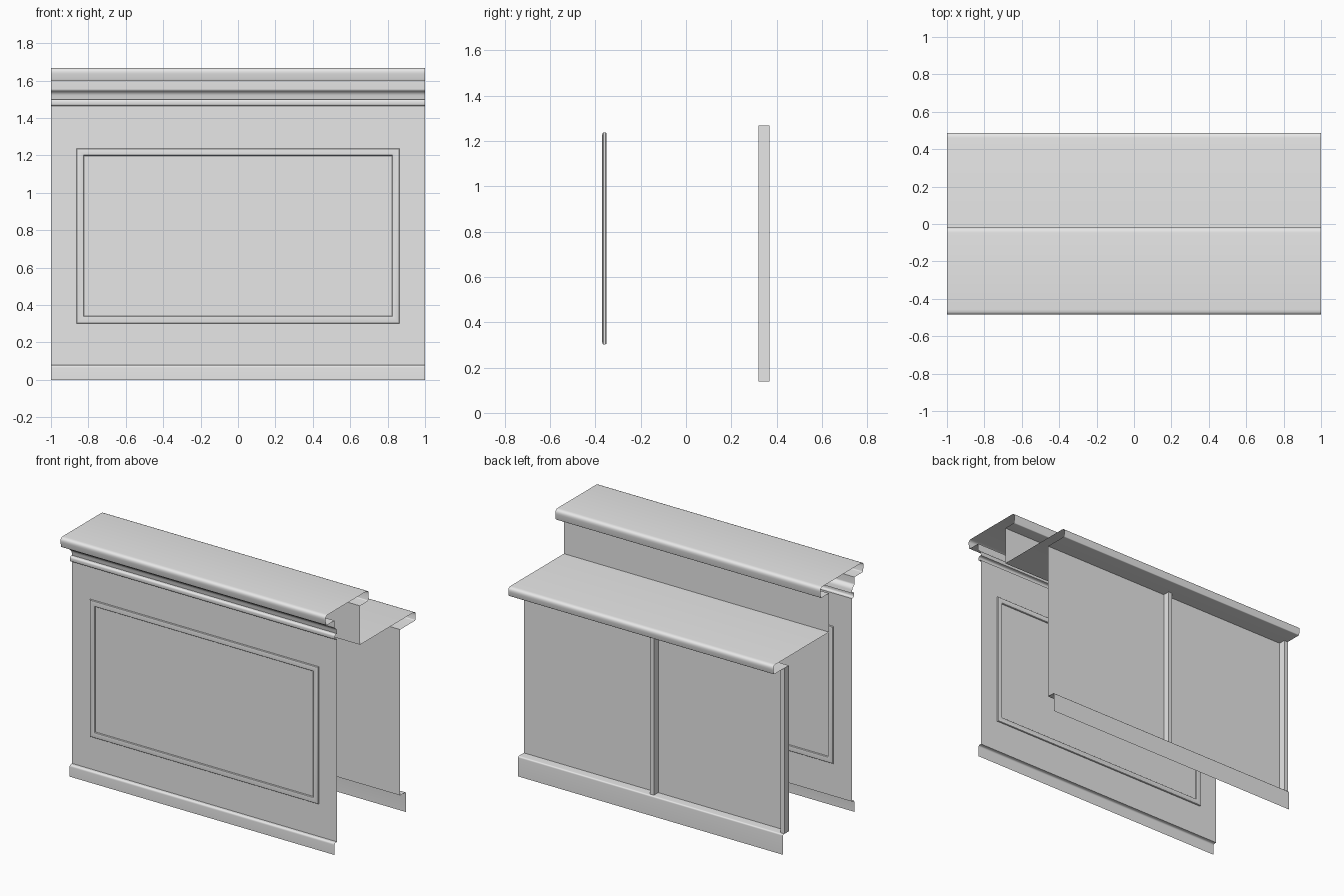
import bpy, bmesh, math
from mathutils import Vector

if "Cube" in bpy.data.objects:
    bpy.data.objects.remove(bpy.data.objects["Cube"], do_unlink=True)

grey = bpy.data.materials.new("plain_grey")
grey.use_nodes = True
grey.diffuse_color = (0.8, 0.8, 0.8, 1)
grey.node_tree.nodes["Principled BSDF"].inputs["Base Color"].default_value = (0.8, 0.8, 0.8, 1)


def finish(name, bm):
    mesh = bpy.data.meshes.new(name)
    bm.to_mesh(mesh)
    bm.free()
    mesh.materials.append(grey)
    ob = bpy.data.objects.new(name, mesh)
    bpy.context.collection.objects.link(ob)
    bpy.ops.object.select_all(action='DESELECT')
    ob.select_set(True)
    bpy.context.view_layer.objects.active = ob
    bpy.ops.object.shade_smooth_by_angle(angle=math.radians(35))
    return ob


def rounded(points, steps=5):
    """Round each (y, z, radius) corner of an open profile."""
    out = []
    for i, (y, z, r) in enumerate(points):
        p = Vector((y, z))
        if r == 0:
            out.append(p)
            continue
        a = p + (Vector(points[i - 1][:2]) - p).normalized() * r
        b = p + (Vector(points[i + 1][:2]) - p).normalized() * r
        for k in range(steps + 1):
            t = k / steps
            out.append(a * (1 - t) ** 2 + p * 2 * t * (1 - t) + b * t * t)
    return out


def sheet(name, points):
    """Sweep a profile, drawn front to back over the top, along the full width."""
    bm = bmesh.new()
    rows = [[bm.verts.new((x, p.x, p.y)) for x in (-1, 1)] for p in rounded(points)]
    for a, b in zip(rows, rows[1:]):
        bm.faces.new((a[0], a[1], b[1], b[0]))
    return finish(name, bm)


FRONT, RISER, BACK = -0.36, -0.113, 0.32

# Front skirting, panel and bead
sheet("front_panel", [(-0.386, 0, 0), (-0.386, 0.08, 0.014), (FRONT, 0.08, 0),
                      (FRONT, 1.464, 0), (-0.384, 1.464, 0.014), (-0.384, 1.5, 0.014),
                      (FRONT, 1.5, 0)])

# Cove and fascia under the bar top
sheet("cornice", [(FRONT, 1.5, 0), (-0.366, 1.535, 0.015), (-0.388, 1.548, 0.008),
                  (-0.388, 1.6, 0)])

# Raised bar top with rounded edges
sheet("bar_top", [(-0.388, 1.6, 0), (-0.478, 1.6, 0.006), (-0.49, 1.668, 0.032),
                  (-0.015, 1.668, 0.032), (-0.025, 1.595, 0.006), (RISER, 1.595, 0)])

# Upright between the two tops
sheet("riser", [(RISER, 1.595, 0), (RISER, 1.33, 0)])

# Lower work shelf
sheet("work_shelf", [(RISER, 1.33, 0), (0.492, 1.33, 0.032), (0.482, 1.268, 0.006),
                     (BACK, 1.268, 0)])

# Back panel with its skirting
sheet("back_panel", [(BACK, 1.268, 0), (BACK, 0.137, 0), (0.382, 0.137, 0.01),
                     (0.382, 0, 0)])

# Upright battens on the back
for name, x in (("middle_batten", 0), ("end_batten", -0.985)):
    bm = bmesh.new()
    bmesh.ops.create_cube(bm, size=1)
    for v in bm.verts:
        v.co = (x + v.co.x * 0.03, BACK + 0.024 + v.co.y * 0.048, 0.703 + v.co.z * 1.13)
    finish(name, bm)

# Mitred picture-frame moulding, showing on both faces of the front panel
bm = bmesh.new()
corners = [(-1, -1), (1, -1), (1, 1), (-1, 1)]
rings = []
for sx, sz in corners:
    ring = []
    for k in range(12):
        t = math.tau * (k + 0.5) / 12
        c, s = math.cos(t), math.sin(t)
        across = 0.02 * math.copysign(abs(c) ** 0.5, c)
        depth = 0.01 * math.copysign(abs(s) ** 0.5, s)
        ring.append(bm.verts.new((sx * (0.843 + across), FRONT + depth, 0.77 + sz * (0.448 + across))))
    rings.append(ring)
for i in range(4):
    a, b = rings[i], rings[(i + 1) % 4]
    for k in range(12):
        j = (k + 1) % 12
        bm.faces.new((a[k], a[j], b[j], b[k]))
bmesh.ops.recalc_face_normals(bm, faces=bm.faces)
finish("panel_moulding", bm)
